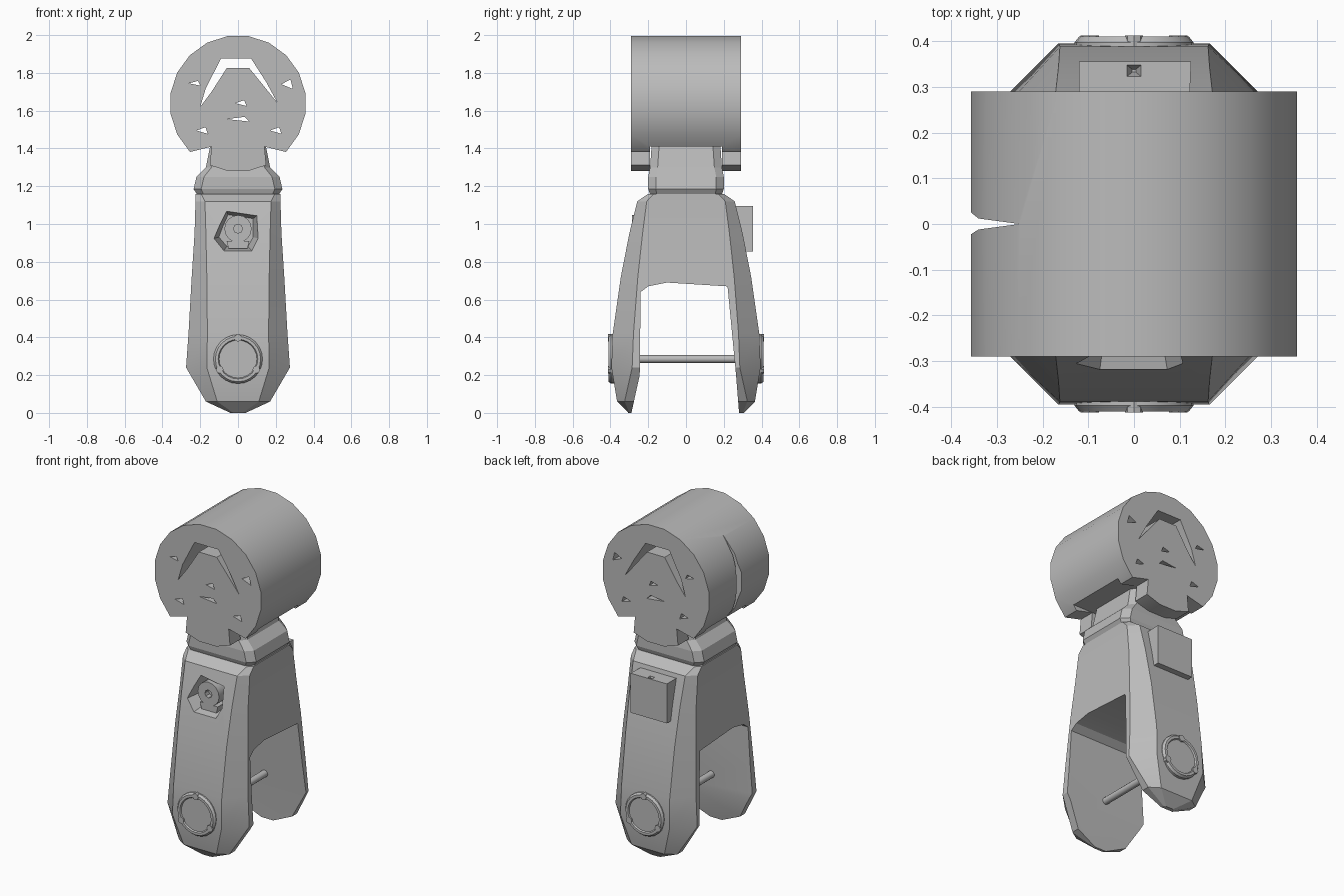
import bpy, bmesh, math
from mathutils import Vector

if "Cube" in bpy.data.objects:
    bpy.data.objects.remove(bpy.data.objects["Cube"], do_unlink=True)

grey = bpy.data.materials.new("plain grey")
grey.use_nodes = True
grey.diffuse_color = (0.5, 0.5, 0.5, 1)
grey.node_tree.nodes["Principled BSDF"].inputs["Base Color"].default_value = (0.5, 0.5, 0.5, 1)


def finish(name, bm, smooth=None):
    bmesh.ops.recalc_face_normals(bm, faces=bm.faces)
    mesh = bpy.data.meshes.new(name)
    bm.to_mesh(mesh)
    bm.free()
    mesh.materials.append(grey)
    ob = bpy.data.objects.new(name, mesh)
    bpy.context.collection.objects.link(ob)
    if smooth:
        shade(ob, smooth)
    return ob


def select(ob):
    bpy.ops.object.select_all(action='DESELECT')
    ob.select_set(True)
    bpy.context.view_layer.objects.active = ob


def shade(ob, degrees):
    select(ob)
    bpy.ops.object.shade_smooth_by_angle(angle=math.radians(degrees))


def loft(bm, rings):
    """Skin matching rings of points and cap both ends."""
    rows = [[bm.verts.new(p) for p in ring] for ring in rings]
    n = len(rows[0])
    for a, b in zip(rows, rows[1:]):
        for i in range(n):
            j = (i + 1) % n
            bm.faces.new((a[i], a[j], b[j], b[i]))
    bm.faces.new(rows[0])
    bm.faces.new(rows[-1][::-1])


def prism_y(bm, outline, y0, y1, far_scale=1):
    """Extrude an (x, z) outline along y, optionally tapering."""
    c = sum((Vector(p) for p in outline), Vector((0, 0))) / len(outline)
    far = [c + (Vector(p) - c) * far_scale for p in outline]
    loft(bm, [[(x, y0, z) for x, z in outline], [(x, y1, z) for x, z in far]])


def prism(bm, outline, half, axis):
    if axis == 'x':
        loft(bm, [[(s * half, a, b) for a, b in outline] for s in (-1, 1)])
    else:
        loft(bm, [[(a, b, s * half) for a, b in outline] for s in (-1, 1)])


def circle(r, x, z, n, phase=0):
    return [(x + r * math.cos(phase + math.tau * i / n),
             z + r * math.sin(phase + math.tau * i / n)) for i in range(n)]


def octagon(z, w, d, c, e):
    """Chamfered rectangle in a horizontal plane."""
    return [(w, d - e, z), (w - c, d, z), (c - w, d, z), (-w, d - e, z),
            (-w, e - d, z), (c - w, -d, z), (w - c, -d, z), (w, e - d, z)]


def cut(ob, bm):
    cutter = finish("cutter", bm)
    cutter.hide_render = True
    mod = ob.modifiers.new("cut", 'BOOLEAN')
    mod.operation = 'DIFFERENCE'
    mod.solver = 'EXACT'
    mod.object = cutter
    select(ob)
    bpy.ops.object.modifier_apply(modifier=mod.name)
    bpy.data.objects.remove(cutter, do_unlink=True)


# Upper drum
bm = bmesh.new()
prism_y(bm, circle(0.361, 0, 1.638, 20, math.pi / 20), -0.29, 0.29)
drum = finish("upper_drum", bm)

# Arched slot and small triangular piercings
bm = bmesh.new()
prism_y(bm, [(-0.2, 1.62), (-0.17, 1.72), (-0.09, 1.875), (0.07, 1.875), (0.15, 1.75), (0.21, 1.64),
             (0.06, 1.825), (-0.06, 1.825), (-0.14, 1.7)], -0.4, 0.4)
for x, z, w, h in ((0, 1.555, 0.06, 0.025), (0.015, 1.64, 0.03, 0.03), (0.26, 1.74, 0.03, 0.05),
                   (-0.23, 1.745, 0.03, 0.025), (-0.19, 1.495, 0.03, 0.035), (0.2, 1.495, 0.03, 0.035)):
    prism_y(bm, [(x - w, z), (x + w, z - h / 2), (x + w * 0.6, z + h / 2)], -0.4, 0.4)
cut(drum, bm)

# Underside gap for the neck, with notched lower corners
bm = bmesh.new()
prism_y(bm, [(-0.4, 1.2), (0.4, 1.2), (0.4, 1.41), (-0.4, 1.41)], -0.19, 0.19)
cut(drum, bm)
bm = bmesh.new()
for s in (-1, 1):
    prism_y(bm, [(s * 0.14, 1.41), (s * 0.34, 1.36), (s * 0.16, 1.2)], -0.4, 0.4)
cut(drum, bm)

# Seam notch on the right side
bm = bmesh.new()
prism(bm, [(-0.4, -0.05), (-0.34, -0.012), (-0.25, 0), (-0.34, 0.012), (-0.4, 0.06)], 3, 'z')
cut(drum, bm)
shade(drum, 30)

# Neck
bm = bmesh.new()
loft(bm, [octagon(*r) for r in ((1.13, 0.2, 0.18, 0.03, 0.03), (1.185, 0.235, 0.2, 0.04, 0.04),
                                (1.25, 0.22, 0.2, 0.04, 0.04), (1.3, 0.17, 0.19, 0.03, 0.04),
                                (1.45, 0.14, 0.18, 0.03, 0.04))])
finish("neck", bm)

# Forked leg
bm = bmesh.new()
loft(bm, [octagon(*r) for r in (
    (0.0, 0.04, 0.305, 0.015, 0.005), (0.06, 0.17, 0.365, 0.06, 0.04), (0.24, 0.275, 0.395, 0.11, 0.11),
    (0.42, 0.262, 0.388, 0.10, 0.11), (0.72, 0.245, 0.345, 0.08, 0.09), (0.95, 0.23, 0.30, 0.06, 0.07),
    (1.12, 0.225, 0.258, 0.05, 0.05), (1.16, 0.225, 0.2, 0.03, 0.03))])
leg = finish("forked_leg", bm)
bm = bmesh.new()
prism(bm, [(-0.3, -0.05), (-0.245, 0.2), (-0.24, 0.64), (-0.2, 0.67), (-0.1, 0.69),
           (0.22, 0.67), (0.265, 0.2), (0.285, -0.05)], 0.5, 'x')
cut(leg, bm)

# Tapered front recess
bm = bmesh.new()
prism_y(bm, [(-0.14, 0.92), (-0.08, 0.85), (0.08, 0.85), (0.12, 0.92),
             (0.12, 1.06), (-0.07, 1.09), (-0.11, 1.0)], -0.36, -0.2, 0.7)
cut(leg, bm)
shade(leg, 20)

# Recessed dial with a bored centre, and its small bracket
bm = bmesh.new()
prism_y(bm, circle(0.072, 0, 0.975, 16), -0.285, -0.19)
dial = finish("front_dial", bm)
bm = bmesh.new()
prism_y(bm, circle(0.024, 0, 0.975, 8), -0.4, -0.25)
cut(dial, bm)
shade(dial, 30)
bm = bmesh.new()
prism_y(bm, [(-0.05, 0.87), (0.05, 0.87), (0.06, 0.91), (-0.06, 0.91)], -0.28, -0.19)
finish("dial_bracket", bm)

# Rear box with a small pit on top
bm = bmesh.new()
loft(bm, [[(-0.12, 0.24, z), (0.12, 0.24, z), (0.125, 0.355, z), (-0.12, 0.355, z)] for z in (0.855, 1.095)])
box = finish("rear_box", bm)
bm = bmesh.new()
loft(bm, [[(-r, 0.335 - r * 0.8, z), (r, 0.335 - r * 0.8, z), (r, 0.335 + r * 0.8, z), (-r, 0.335 + r * 0.8, z)]
          for r, z in ((0.004, 1.06), (0.02, 1.11))])
cut(box, bm)

# Ankle pin
bm = bmesh.new()
prism_y(bm, circle(0.021, 0, 0.285, 12), -0.28, 0.3)
finish("ankle_pin", bm, 40)

# Ankle caps: bevelled disc, sunken centre and three bolts on each side
for side, label in ((-1, "front"), (1, "rear")):
    bm = bmesh.new()
    steps = ((0.13, 0.33), (0.13, 0.397), (0.12, 0.41), (0.105, 0.41), (0.1, 0.402))
    loft(bm, [[(x, side * y, z) for x, z in circle(r, 0, 0.285, 24)] for r, y in steps])
    finish(label + "_ankle_cap", bm, 30)
    bm = bmesh.new()
    for angle in (90, 210, 330):
        a = math.radians(angle)
        prism_y(bm, circle(0.02, 0.112 * math.cos(a), 0.285 + 0.112 * math.sin(a), 8),
                side * 0.38, side * 0.412)
    finish(label + "_ankle_bolts", bm, 30)
